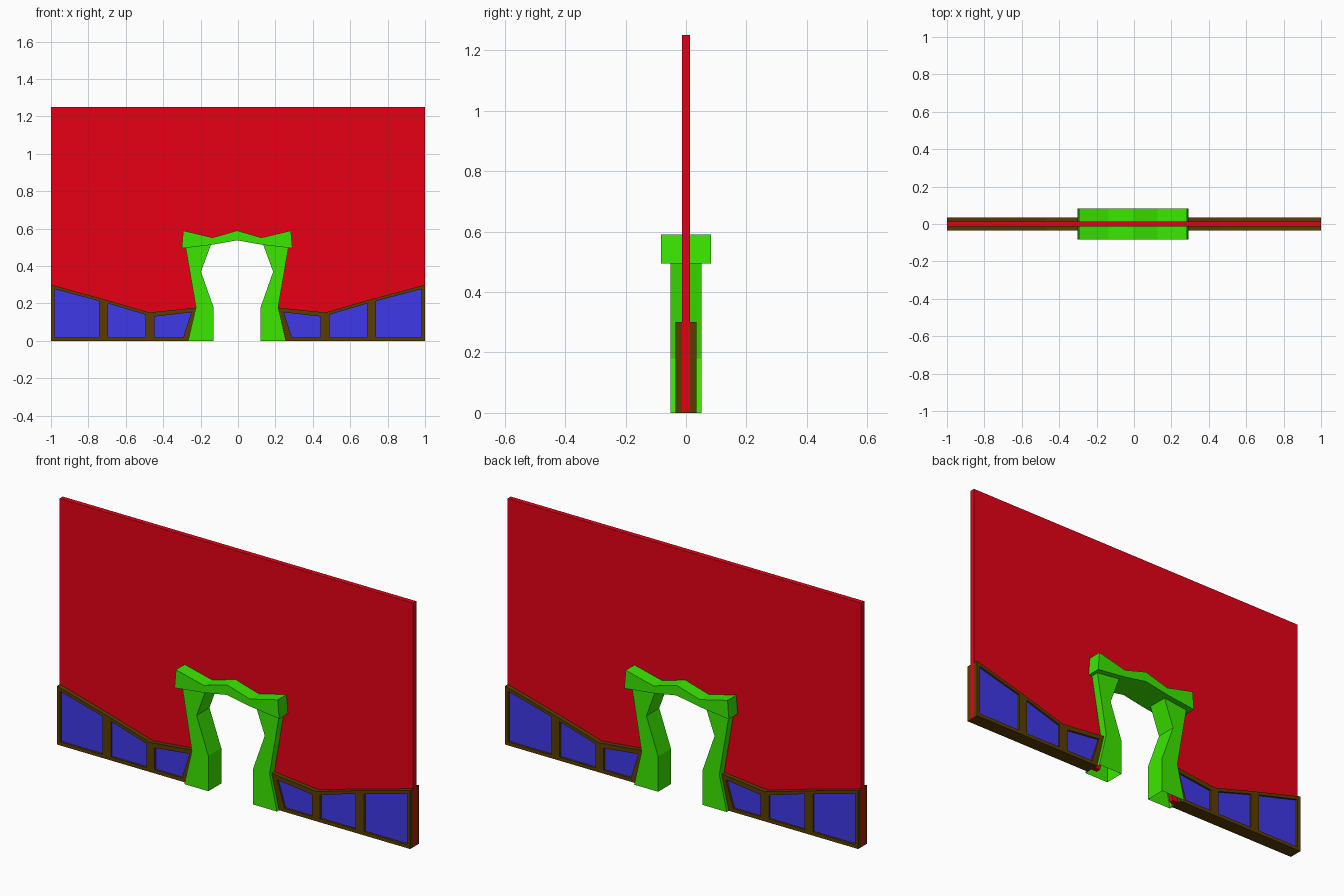
import bpy

if "Cube" in bpy.data.objects:
    bpy.data.objects.remove(bpy.data.objects["Cube"])


def material(name, rgb):
    m = bpy.data.materials.new(name)
    m.diffuse_color = (*rgb, 1)
    m.use_nodes = True
    m.node_tree.nodes["Principled BSDF"].inputs["Base Color"].default_value = m.diffuse_color
    return m


RED = material("red", (0.8, 0.0, 0.008))
GREEN = material("green", (0.045, 0.8, 0.0))
BLUE = material("blue", (0.05, 0.04, 0.8))
BROWN = material("brown", (0.1, 0.047, 0.0))


def add_mesh(name, verts, faces, mat):
    me = bpy.data.meshes.new(name)
    me.from_pydata(verts, [], faces)
    me.materials.append(mat)
    ob = bpy.data.objects.new(name, me)
    bpy.context.collection.objects.link(ob)
    return ob


def slab(name, points, faces, thickness, mat):
    """Flat faces in the XZ plane thickened evenly to front and back."""
    ob = add_mesh(name, [(x, 0, z) for x, z in points], faces, mat)
    mod = ob.modifiers.new("thickness", "SOLIDIFY")
    mod.thickness = thickness
    mod.offset = 0
    return ob


def profile(name, points, thickness, mat):
    return slab(name, points, [tuple(range(len(points)))], thickness, mat)


def open_prism(name, points, thickness, mat):
    """Counter-clockwise profile extruded along y, left open on the ground."""
    n, h = len(points), thickness / 2
    verts = [(x, y, z) for y in (-h, h) for x, z in points]
    faces = [tuple(range(n)), tuple(range(2 * n - 1, n - 1, -1))]
    for i in range(n):
        j = (i + 1) % n
        if points[i][1] > 0 or points[j][1] > 0:
            faces.append((j, i, n + i, n + j))
    return add_mesh(name, verts, faces, mat)


CX = -0.005  # the doorway sits slightly off centre


def door(points, side=1):
    return [(CX + side * x, z) for x, z in points]


# Wall with a doorway whose edge is hidden inside the door frame
B = 0.003  # wall bottom, just above the frame's underside
opening = [(0.225, B), (0.19, 0.18), (0.225, 0.37), (0.2, 0.53), (0.13, 0.53), (0, 0.56)]
left = door(opening, -1)
right = door(opening[:-1])[::-1]
profile("wall", [(-1, B)] + left + right + [(1, B), (1, 1.25), (-1, 1.25)], 0.025, RED)

# Door posts and crooked lintel
post = [(0.262, 0), (0.22, 0.18), (0.277, 0.51), (0.134, 0.53),
        (0.193, 0.37), (0.126, 0.18), (0.126, 0)]
open_prism("right_door_post", door(post), 0.104, GREEN)
open_prism("left_door_post", door(post, -1)[::-1], 0.104, GREEN)

lintel = [(0, 0.59), (0.131, 0.552), (0.288, 0.59), (0.296, 0.495), (0.134, 0.514), (0, 0.538)]
half = lintel[1:-1]
profile("door_lintel", door(lintel) + door(half[::-1], -1), 0.166, GREEN)

# Wainscot: outer edge of the frame (bottom, top) and the panel openings
columns = [((0.258, 0), (0.215, 0.178)), ((0.467, 0), (0.467, 0.152)),
           ((0.714, 0), (0.714, 0.223)), ((0.999, 0), (0.999, 0.3))]
panels = [[(0.288, 0.018), (0.442, 0.018), (0.442, 0.13), (0.245, 0.153)],
          [(0.489, 0.018), (0.690, 0.018), (0.690, 0.2), (0.489, 0.14)],
          [(0.738, 0.018), (0.982, 0.018), (0.982, 0.277), (0.738, 0.213)]]


def place(points, s):
    # The left stiles lean slightly further out than the right ones
    return [(s * x - (0.005 if s < 0 and x < 0.9 else 0), z) for x, z in points]


for label, s in (("left", -1), ("right", 1)):
    pts = [p for col in columns for p in col]
    faces = []
    for i, hole in enumerate(panels):
        a = 2 * i
        outer = [a, a + 2, a + 3, a + 1]
        n = len(pts)
        pts += hole
        for k in range(4):
            j = (k + 1) % 4
            # Ring of four faces around each panel opening
            faces.append((outer[k], outer[j], n + j, n + k))
        profile(f"{label}_panel_{i + 1}", place(hole, s), 0.05, BLUE)
    slab(label + "_wainscot_frame", place(pts, s), faces, 0.07, BROWN)
